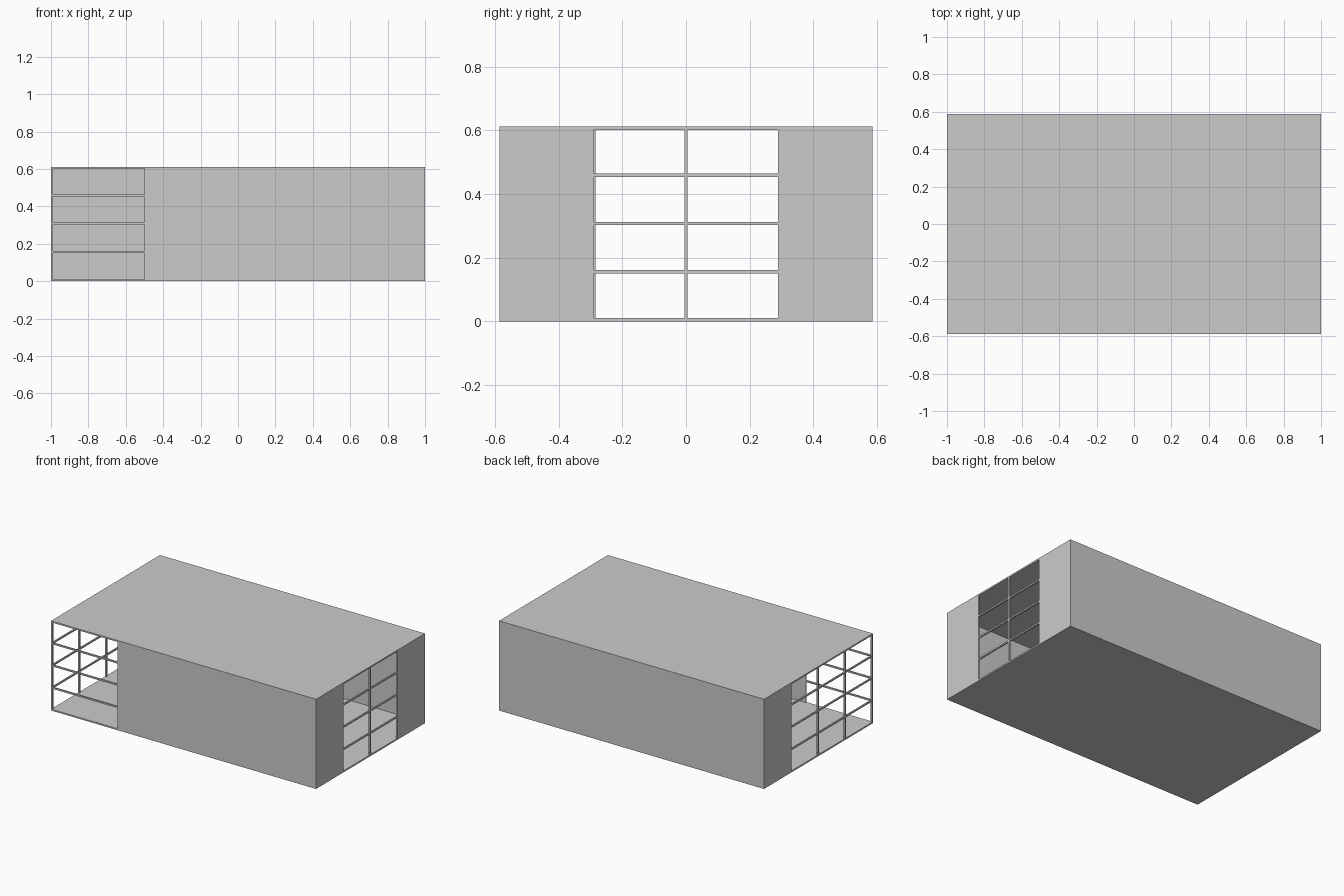
import bpy

if "Cube" in bpy.data.objects:
    bpy.data.objects.remove(bpy.data.objects["Cube"])

X, Y, H = 1.0, 0.587, 0.612   # half length, half depth, height
T = 0.01                      # sheet and bar thickness
WIN = 0.29                    # half width of the end window
OPEN_X = -0.5                 # end of the front glazing
LOW, HIGH = T, H - T          # between floor and roof


def box(name, x0, x1, y0, y1, z0, z1):
    bpy.ops.mesh.primitive_cube_add(
        size=1, location=((x0 + x1) / 2, (y0 + y1) / 2, (z0 + z1) / 2))
    ob = bpy.context.object
    ob.name = name
    ob.scale = (x1 - x0, y1 - y0, z1 - z0)
    bpy.ops.object.transform_apply(location=False, rotation=False, scale=True)
    return ob


# Floor and roof slabs
box("floor", -X, X, -Y, Y, 0, LOW)
box("roof", -X, X, -Y, Y, HIGH, H)

# Long walls: the front stops short for the corner glazing
box("back_wall", -X, X, Y - T, Y, LOW, HIGH)
box("front_wall", OPEN_X, X, -Y, -Y + T, LOW, HIGH)

# End wall panels
box("right_panel_front", X - T, X, -Y + T, -WIN, LOW, HIGH)
box("right_panel_back", X - T, X, WIN, Y - T, LOW, HIGH)
box("left_panel_back", -X, -X + T, WIN, Y - T, LOW, HIGH)

# Horizontal glazing bars, three rows
for i, z in enumerate((0.156, 0.308, 0.459), 1):
    z0, z1 = z - T / 2, z + T / 2
    box(f"right_bar_{i}", X - T, X, -WIN, WIN, z0, z1)
    box(f"left_bar_{i}", -X, -X + T, -Y + T, WIN, z0, z1)
    box(f"front_bar_{i}", -X + T, OPEN_X, -Y, -Y + T, z0, z1)

# Upright mullions and the glazed corner post
box("right_mullion", X - T, X, -T / 2, T / 2, LOW, HIGH)
for i, y in enumerate((-WIN, 0), 1):
    box(f"left_mullion_{i}", -X, -X + T, y - T / 2, y + T / 2, LOW, HIGH)
box("corner_post", -X, -X + T, -Y, -Y + T, LOW, HIGH)
